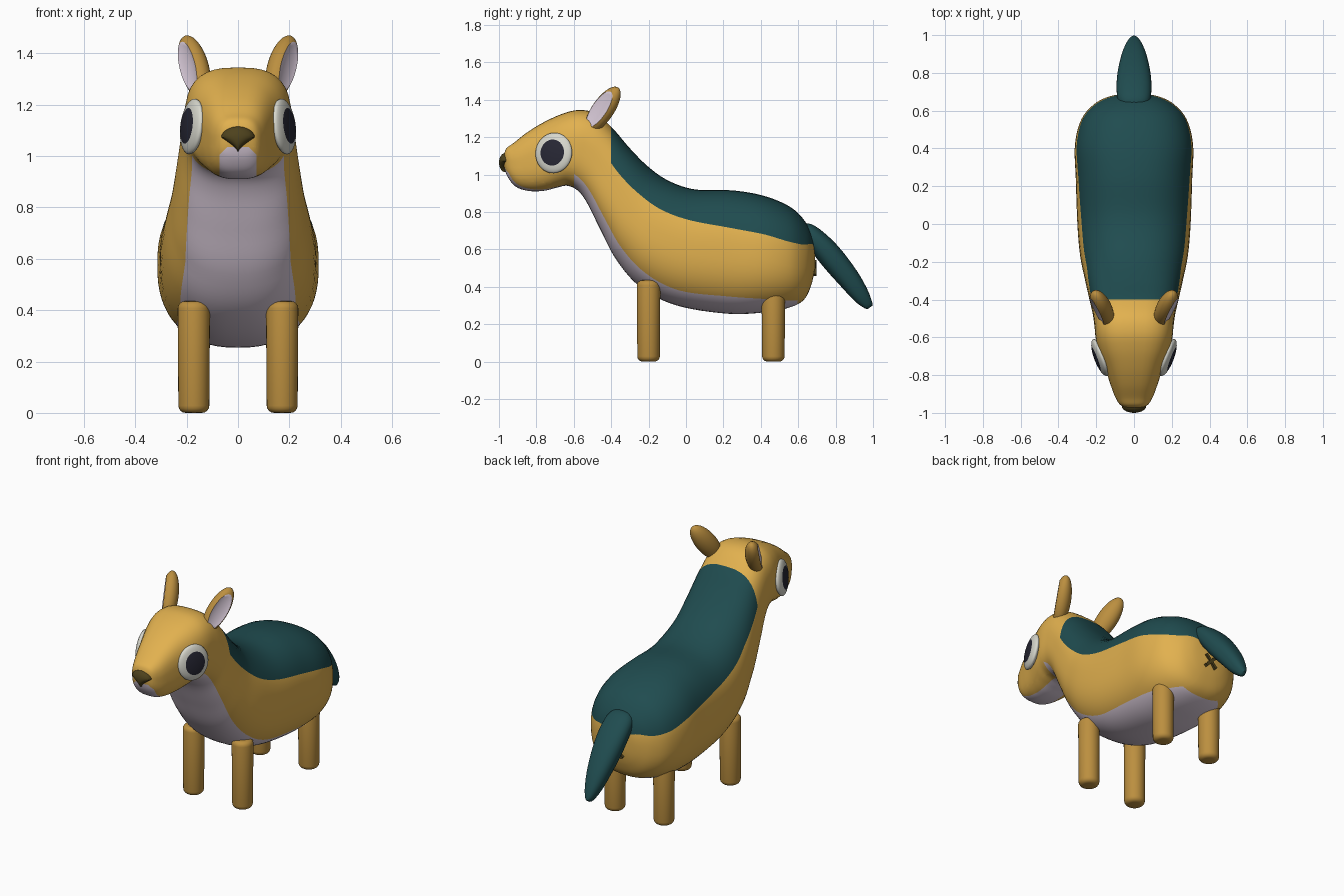
import bpy, bmesh, math
from mathutils import Vector, Matrix

if "Cube" in bpy.data.objects:
    bpy.data.objects.remove(bpy.data.objects["Cube"])

SEG = (8, 10, 8)             # columns in the belly, side and back zones


def material(name, r, g, b):
    m = bpy.data.materials.new(name)
    m.diffuse_color = (r, g, b, 1)
    m.use_nodes = True
    m.node_tree.nodes["Principled BSDF"].inputs["Base Color"].default_value = m.diffuse_color
    return m


TAN = material("tan", 0.76, 0.44, 0.078)
BROWN_TAN = material("darker tan", 0.50, 0.275, 0.05)
TEAL = material("teal", 0.014, 0.072, 0.079)
CREAM = material("pale mauve", 0.70, 0.60, 0.70)
WHITE = material("eye white", 0.68, 0.68, 0.61)
DARK = material("pupil", 0.020, 0.020, 0.034)
BROWN = material("dark brown", 0.075, 0.054, 0.012)


def finish(name, bm, mats):
    bmesh.ops.recalc_face_normals(bm, faces=bm.faces)
    me = bpy.data.meshes.new(name)
    bm.to_mesh(me)
    bm.free()
    for m in mats:
        me.materials.append(m)
    ob = bpy.data.objects.new(name, me)
    bpy.context.collection.objects.link(ob)
    bpy.ops.object.select_all(action='DESELECT')
    ob.select_set(True)
    bpy.context.view_layer.objects.active = ob
    bpy.ops.object.shade_smooth_by_angle(angle=math.radians(45))
    return ob


def smooth_path(rows, steps):
    """Catmull-Rom interpolation through rows of numbers."""
    out = []
    for i in range(len(rows) - 1):
        p0, p1 = rows[max(i - 1, 0)], rows[i]
        p2, p3 = rows[i + 1], rows[min(i + 2, len(rows) - 1)]
        for s in range(steps):
            t = s / steps
            out.append([0.5 * (2 * b + (c - a) * t + (2 * a - 5 * b + 4 * c - d) * t * t
                               + (3 * b - a - 3 * c + d) * t ** 3)
                        for a, b, c, d in zip(p0, p1, p2, p3)])
    return out + [list(rows[-1])]


def angle_at(f, n):
    h = 2 * min(max(f, 0.01), 0.99) - 1
    return math.acos(-math.copysign(abs(h) ** (n / 2), h))


def loft(rows, steps):
    """Rows: top y, top z, bottom y, bottom z, half width, back border, belly border.
    Faces get material 1 on the back zone and 2 on the belly zone."""
    bm = bmesh.new()
    rings = []
    half = sum(SEG)
    for ty, tz, by, bz, w, ft, fb in smooth_path(rows, steps):
        # squarer sections on the head and neck
        n = 2.4 + 0.4 * min(max((-.35 - by) / .15, 0), 1)
        marks = [0, angle_at(fb, n), angle_at(ft, n), math.pi]
        ts = [marks[k] + (marks[k + 1] - marks[k]) * i / SEG[k]
              for k in range(3) for i in range(SEG[k])] + [math.pi]
        pts = []
        for t in ts:
            c = -math.cos(t)
            f = (1 + math.copysign(abs(c) ** (2 / n), c)) / 2
            pts.append((w * max(math.sin(t), 0) ** (2 / n), by + (ty - by) * f, bz + (tz - bz) * f))
        pts += [(-x, y, z) for x, y, z in pts[-2:0:-1]]
        rings.append([bm.verts.new(p) for p in pts])
    m = 2 * half
    for a, b in zip(rings, rings[1:]):
        for j in range(m):
            fc = bm.faces.new((a[j], a[(j + 1) % m], b[(j + 1) % m], b[j]))
            k = min(j, m - 1 - j)
            fc.material_index = 2 if k < SEG[0] else 1 if k >= SEG[0] + SEG[1] else 0
    bm.faces.new(rings[0])
    bm.faces.new(rings[-1])
    return bm


def cut(bm, co, no, keep):
    """Split the faces chosen by keep along a plane."""
    faces = [f for f in bm.faces if keep(f.calc_center_median())]
    geom = set(faces)
    for f in faces:
        geom.update(f.edges)
        geom.update(f.verts)
    bmesh.ops.bisect_plane(bm, geom=list(geom), plane_co=co, plane_no=no, dist=1e-5)


# Body, neck and head in one skin
BODY = [
    (-.975, 1.10, -.975, 1.05, .03, .66, .2),
    (-.96, 1.14, -.955, .99, .072, .66, .2),
    (-.92, 1.17, -.91, .935, .10, .66, .2),
    (-.85, 1.225, -.84, .912, .126, .66, .2),
    (-.76, 1.28, -.76, .913, .154, .66, .2),
    (-.66, 1.325, -.69, .93, .186, .66, .2),
    (-.57, 1.345, -.635, .94, .203, .66, .18),
    (-.48, 1.325, -.58, .915, .210, .66, .15),
    (-.39, 1.245, -.53, .85, .220, .66, .14),
    (-.30, 1.14, -.46, .71, .238, .67, .14),
    (-.20, 1.04, -.37, .54, .26, .71, .14),
    (-.09, .965, -.24, .395, .285, .73, .14),
    (.05, .92, -.05, .30, .30, .734, .13),
    (.25, .915, .22, .256, .308, .695, .14),
    (.42, .885, .42, .263, .313, .67, .115),
    (.56, .825, .55, .288, .278, .655, .07),
    (.64, .745, .63, .33, .21, .71, .03),
    (.68, .66, .67, .41, .13, .86, .03),
    (.69, .58, .69, .50, .04, .97, .03),
]
bm = loft(BODY, 6)
cut(bm, (0, -.4, 0), (0, 1, 0), lambda c: c.z > .9)
cut(bm, (0, -.6, 0), (0, 1, 0), lambda c: c.z < 1.05)
chin = lambda c: c.y < -.59 and c.z < 1.1
cut(bm, (0, 0, 1.035), (0, 0, 1), chin)
for s in (-1, 1):
    cut(bm, (s * .072, 0, 0), (1, 0, 0), chin)
    cut(bm, (0, 0, 1.078), (s, 0, 1), chin)
for f in bm.faces:
    c = f.calc_center_median()
    on_chin = c.y < -.6 and c.z < 1.035 and abs(c.x) < .072 and abs(c.x) + c.z < 1.078
    if on_chin:
        f.material_index = 2
    elif (f.material_index == 1 and c.y < -.4) or \
            (f.material_index == 2 and (c.y < -.6 or c.y > .6)):
        f.material_index = 0
finish("body", bm, [TAN, TEAL, CREAM])

# Tail
TAIL = [
    (.60, .73, .56, .69, .03), (.67, .735, .61, .65, .08), (.76, .67, .66, .60, .092),
    (.84, .585, .74, .50, .088), (.92, .475, .83, .40, .07), (.97, .385, .90, .325, .048),
    (.993, .325, .955, .285, .025), (.998, .30, .975, .283, .008),
]
bm = loft([r + (.66, .2) for r in TAIL], 4)
for f in bm.faces:
    f.material_index = 0
finish("tail", bm, [TEAL])


def capped_oval(name, centre, along, normal, size, cap, mats, dish=False):
    """Flattened ball with a second colour on its cap; the cap may be sunk into a dish."""
    bm = bmesh.new()
    bmesh.ops.create_uvsphere(bm, u_segments=36, v_segments=18, radius=1)
    edge = math.cos(math.radians(cap))
    for f in bm.faces:
        f.material_index = int(f.calc_center_median().z > edge)
    if dish:
        for v in bm.verts:
            if v.co.z > edge:
                v.co.z = edge - .4 * (v.co.z - edge)
    d = Vector(along).normalized()
    n = Vector(normal)
    n = (n - d * n.dot(d)).normalized()
    rot = Matrix((d.cross(n), d, n)).transposed().to_4x4()
    bm.transform(Matrix.Translation(centre) @ rot @ Matrix.Diagonal((*size, 1)))
    finish(name, bm, mats)


for s, side in ((1, "left"), (-1, "right")):
    # Eyes and ears
    capped_oval("eye_" + side, (s * .179, -.707, 1.115), (s * -.12, 0, 1), (s * .93, -.35, .11),
                (.104, .109, .030), 40, [WHITE, DARK])
    capped_oval("ear_" + side, (s * .170, -.445, 1.345), (s * .07, .16, .23), (s * .82, -.55, .15),
                (.062, .15, .052), 50, [BROWN_TAN, CREAM], True)
    # Legs with rounded ends
    for part, y, top in (("front_leg_", -.2, .435), ("back_leg_", .467, .38)):
        bm = bmesh.new()
        bmesh.ops.create_cone(bm, cap_ends=True, segments=32, radius1=.060, radius2=.063, depth=top)
        bmesh.ops.translate(bm, vec=(s * .172, y, top / 2), verts=bm.verts)
        rims = [e for e in bm.edges if abs(e.verts[0].co.z - e.verts[1].co.z) < .01]
        bmesh.ops.bevel(bm, geom=rims, offset=.028, segments=4, profile=.5, affect='EDGES')
        finish(part + side, bm, [BROWN_TAN])

# Nose, narrowing to a point below
bm = bmesh.new()
bmesh.ops.create_uvsphere(bm, u_segments=28, v_segments=18, radius=1)
for v in bm.verts:
    taper = min(1, (v.co.z + 1) / 1.2) ** 1.4
    v.co = (v.co.x * .068 * taper, v.co.y * .036 - .964, v.co.z * .052 + 1.064)
finish("nose", bm, [BROWN])

# Small cross under the tail
bm = bmesh.new()
for a in (45, -45):
    bar = bmesh.ops.create_cube(bm, size=1)["verts"]
    bmesh.ops.transform(bm, verts=bar, matrix=Matrix.Translation((0, .69, .50))
                        @ Matrix.Rotation(math.radians(a), 4, 'Y')
                        @ Matrix.Diagonal((.105, .018, .018, 1)))
finish("rear_cross", bm, [BROWN])
